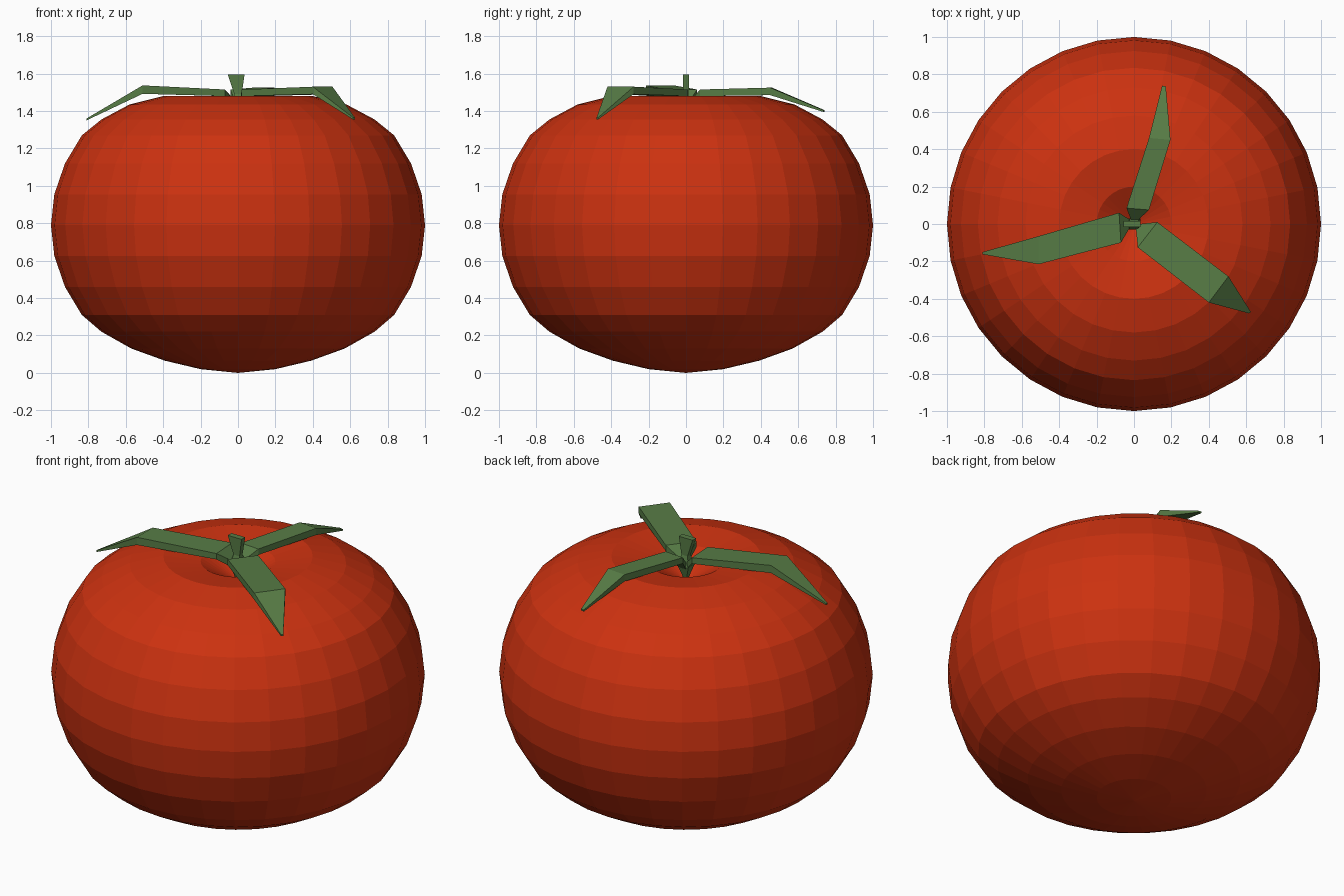
import bpy, bmesh, math

if "Cube" in bpy.data.objects:
    bpy.data.objects.remove(bpy.data.objects["Cube"])

def material(name, rgb):
    m = bpy.data.materials.new(name)
    m.diffuse_color = (*rgb, 1)
    m.use_nodes = True
    m.node_tree.nodes["Principled BSDF"].inputs["Base Color"].default_value = m.diffuse_color
    return m

red = material("tomato red", (0.60, 0.031, 0.005))
green = material("leaf green", (0.095, 0.20, 0.06))

def finish(bm, name, mat):
    bmesh.ops.recalc_face_normals(bm, faces=bm.faces)
    me = bpy.data.meshes.new(name)
    bm.to_mesh(me)
    bm.free()
    me.materials.append(mat)
    ob = bpy.data.objects.new(name, me)
    bpy.context.collection.objects.link(ob)
    return ob

# Fruit: lathed profile with a dimple on top (radius, z)
N = 32
profile = [(0.2, 0.02), (0.39, 0.065), (0.57, 0.13), (0.73, 0.22), (0.835, 0.31),
           (0.925, 0.46), (0.982, 0.625), (1.0, 0.79), (0.982, 0.955), (0.925, 1.12),
           (0.835, 1.27), (0.73, 1.355), (0.58, 1.435), (0.40, 1.48), (0.20, 1.45)]
bm = bmesh.new()
rings = [[bm.verts.new((r * math.cos(2 * math.pi * i / N), r * math.sin(2 * math.pi * i / N), z))
          for i in range(N)] for r, z in profile]
bottom, top = bm.verts.new((0, 0, 0)), bm.verts.new((0, 0, 1.33))
for i in range(N):
    j = (i + 1) % N
    for a, b in zip(rings, rings[1:]):
        bm.faces.new((a[i], a[j], b[j], b[i]))
    bm.faces.new((bottom, rings[0][j], rings[0][i]))
    bm.faces.new((top, rings[-1][i], rings[-1][j]))
finish(bm, "fruit", red)

def loft(name, sections):
    """Closed solid through four-sided sections."""
    bm = bmesh.new()
    loops = [[bm.verts.new(p) for p in s] for s in sections]
    for a, b in zip(loops, loops[1:]):
        for i in range(4):
            j = (i + 1) % 4
            bm.faces.new((a[i], a[j], b[j], b[i]))
    bm.faces.new(loops[0])
    bm.faces.new(loops[-1])
    return finish(bm, name, green)

# Leaves: left/right edge pairs from the centre to the tip, with z and thickness
def leaf(name, stations):
    loft(name, [[(*l, z), (*r, z), (*r, z - t), (*l, z - t)] for l, r, z, t in stations])

leaf("leaf_left", [
    ((-0.01, 0.015), (-0.02, -0.015), 1.45, 0.04),
    ((-0.08, 0.06), (-0.07, -0.10), 1.515, 0.035),
    ((-0.51, -0.065), (-0.51, -0.215), 1.537, 0.045),
    ((-0.81, -0.15), (-0.81, -0.162), 1.36, 0.01)])
leaf("leaf_front", [
    ((0.03, 0.0), (0.01, -0.02), 1.45, 0.04),
    ((0.125, 0.01), (0.02, -0.125), 1.515, 0.035),
    ((0.505, -0.28), (0.40, -0.42), 1.53, 0.04),
    ((0.625, -0.47), (0.615, -0.478), 1.365, 0.01)])
leaf("leaf_back", [
    ((-0.015, 0.02), (0.02, 0.02), 1.45, 0.04),
    ((-0.04, 0.085), (0.08, 0.075), 1.515, 0.035),
    ((0.08, 0.46), (0.195, 0.45), 1.525, 0.04),
    ((0.15, 0.74), (0.17, 0.735), 1.405, 0.01)])

# Stem: flared top, narrow neck, core joining the leaves, pointed root
def slab(cx, cy, w, d, z):
    return [(cx - w, cy - d, z), (cx + w, cy - d, z), (cx + w, cy + d, z), (cx - w, cy + d, z)]

loft("stem", [
    slab(0, 0, 0.006, 0.006, 1.34),
    slab(0, 0, 0.035, 0.03, 1.43),
    slab(0, 0, 0.02, 0.014, 1.49),
    slab(-0.01, 0, 0.045, 0.017, 1.595)])
